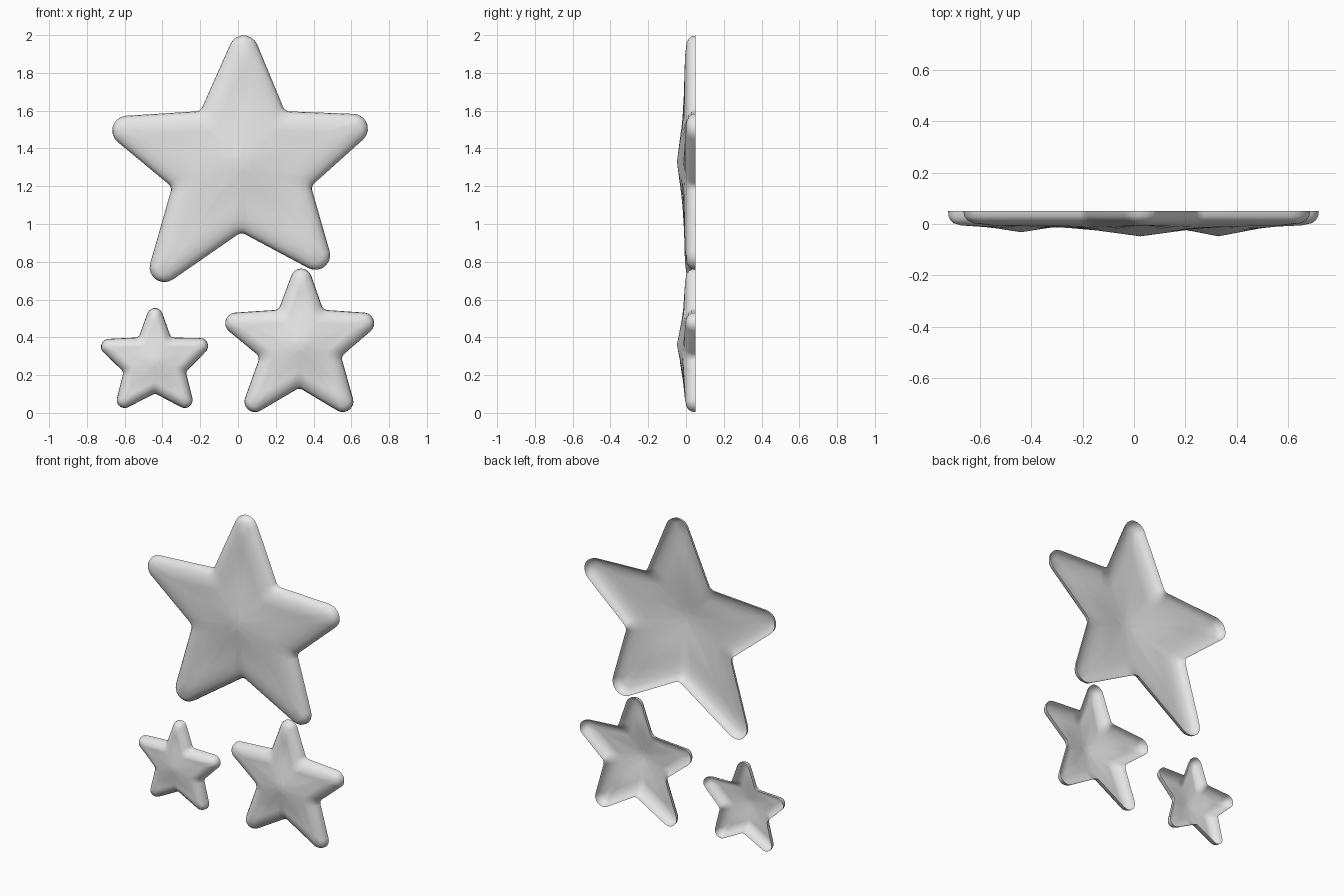
import bpy, bmesh, math
from mathutils import Vector

cube = bpy.data.objects.get("Cube")
if cube:
    bpy.data.objects.remove(cube)

grey = bpy.data.materials.new("light_grey")
grey.use_nodes = True
colour = (0.8, 0.8, 0.8, 1)
grey.diffuse_color = colour
grey.node_tree.nodes["Principled BSDF"].inputs["Base Color"].default_value = colour

ARC_STEPS = 8


def outline(tips, valleys, centre, tip_r, valley_r, inset):
    """Rounded star outline: tip and valley arcs joined by straight tangents."""
    circles = []
    for tip, valley in zip(tips, valleys):
        v = Vector(valley)
        v += (v - centre).normalized() * valley_r
        circles += [(Vector(tip), tip_r - inset, 1), (v, valley_r + inset, -1)]
    # Shared normal of the tangent between each neighbouring pair of circles
    normals = []
    for i, (a, ra, side) in enumerate(circles):
        b, rb, _ = circles[(i + 1) % len(circles)]
        d = b - a
        turn = math.acos((ra + rb) / d.length)
        normals.append(math.atan2(d.y, d.x) - side * turn)
    points = []
    for i, (c, r, _) in enumerate(circles):
        start = normals[i - 1] + math.pi
        sweep = (normals[i] - start + math.pi) % (2 * math.pi) - math.pi
        for k in range(ARC_STEPS):
            ang = start + sweep * k / (ARC_STEPS - 1)
            points.append(c + r * Vector((math.cos(ang), math.sin(ang))))
    return points


def star(name, tips, valleys, centre, tip_r, valley_r, dome_r, peak):
    """Thin shell, open at the back, with rolled edges and a raised middle."""
    centre = Vector(centre)
    bm = bmesh.new()
    rings = []

    # Side wall and rolled edge
    for inset, y in ((0, 0.05), (0.05, 0.03), (0.22, 0.014), (0.5, 0.003)):
        pts = outline(tips, valleys, centre, tip_r, valley_r, inset * tip_r)
        rings.append([bm.verts.new((p.x, y, p.y)) for p in pts])

    # Raised front
    for s in (0.88, 0.74, 0.6, 0.45, 0.3, 0.15):
        ring = []
        for p in pts:
            q = centre.lerp(p, s)
            rise = max(0, 1 - (q - centre).length / dome_r)
            ring.append(bm.verts.new((q.x, -0.006 - (peak - 0.006) * rise, q.y)))
        rings.append(ring)
    middle = bm.verts.new((centre.x, -peak, centre.y))

    n = len(pts)
    for a, b in zip(rings, rings[1:]):
        for i in range(n):
            j = (i + 1) % n
            bm.faces.new((a[i], a[j], b[j], b[i]))
    for i in range(n):
        bm.faces.new((rings[-1][i], rings[-1][(i + 1) % n], middle))
    mesh = bpy.data.meshes.new(name)
    bm.to_mesh(mesh)
    bm.free()
    mesh.materials.append(grey)
    mesh.shade_smooth()
    obj = bpy.data.objects.new(name, mesh)
    bpy.context.collection.objects.link(obj)


# Tips run from the left arm round the bottom, each followed by its valley
star("large_star",
     [(-.588, 1.495), (-.39, .77), (.41, .835), (.61, 1.505), (.03, 1.92)],
     [(-.357, 1.195), (.02, .95), (.394, 1.2), (.25, 1.605), (-.2, 1.605)],
     (.025, 1.33), .078, .04, .32, .048)
star("medium_star",
     [(-.012, .475), (.09, .06), (.555, .06), (.665, .475), (.335, .708)],
     [(.108, .296), (.325, .127), (.552, .296), (.457, .55), (.209, .55)],
     (.33, .36), .056, .035, .22, .048)
star("small_star",
     [(-.683, .35), (-.6, .068), (-.282, .068), (-.2, .354), (-.44, .513)],
     [(-.61, .217), (-.44, .1), (-.272, .217), (-.351, .403), (-.53, .403)],
     (-.44, .27), .042, .025, .17, .032)
